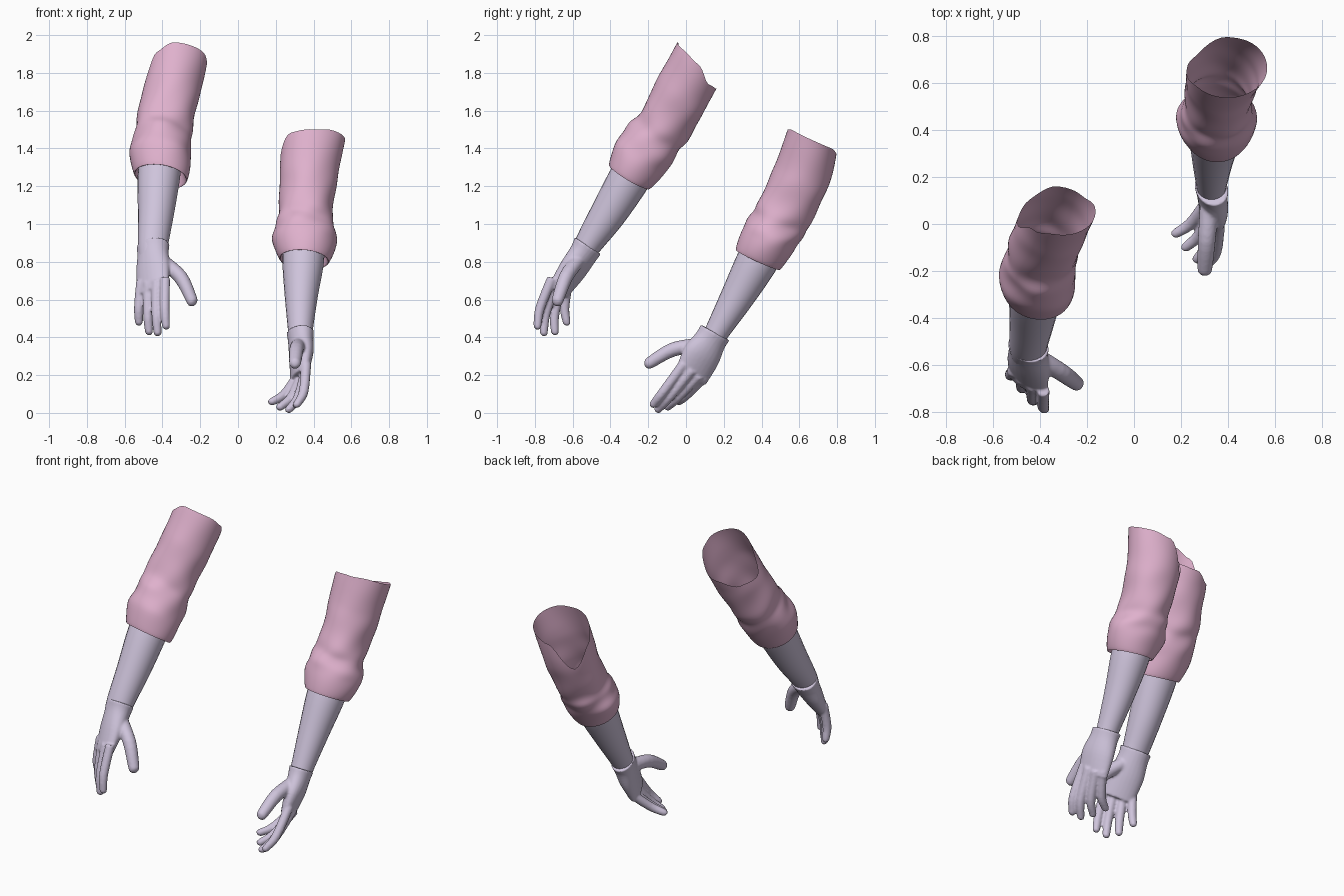
import bpy, bmesh, math
from mathutils import Vector

cube = bpy.data.objects.get("Cube")
if cube:
    bpy.data.objects.remove(cube, do_unlink=True)


def material(name, color):
    m = bpy.data.materials.new(name)
    m.use_nodes = True
    m.diffuse_color = (*color, 1)
    bsdf = m.node_tree.nodes["Principled BSDF"]
    bsdf.inputs["Base Color"].default_value = (*color, 1)
    bsdf.inputs["Roughness"].default_value = 0.8
    return m


PINK = material("dusty_pink_cloth", (0.74, 0.44, 0.61))
LILAC = material("pale_lilac", (0.62, 0.55, 0.71))


def catmull(stations, t):
    """Smoothly interpolate a list of number tuples; t counts stations."""
    last = len(stations) - 1
    i = max(0, min(int(t), last - 1))
    u = t - i
    a, b, c, d = (stations[max(0, min(k, last))] for k in range(i - 1, i + 3))
    return [0.5 * (2 * q + (r - p) * u + (2 * p - 5 * q + 4 * r - s) * u * u
                   + (3 * q - p - 3 * r + s) * u ** 3)
            for p, q, r, s in zip(a, b, c, d)]


def loft(bm, stations, side, steps=5, sides=24, caps=True, trim=None, fold=None):
    """Skin elliptical rings (x, y, z, side radius, depth radius)."""
    axis = (Vector(stations[-1][:3]) - Vector(stations[0][:3])).normalized()
    side = Vector(side)
    side = (side - axis * side.dot(axis)).normalized()
    depth = axis.cross(side)
    last = len(stations) - 1
    rings = []
    for k in range(last * steps + 1):
        ring = []
        for j in range(sides):
            ang = math.tau * j / sides
            t = k / steps
            if trim:
                t = trim(t, ang, last)
            x, y, z, rs, rd = catmull(stations, t)
            f = 1 + (fold(t, ang) if fold else 0)
            p = Vector((x, y, z)) + side * (rs * f * math.cos(ang))
            ring.append(bm.verts.new(p + depth * (rd * f * math.sin(ang))))
        rings.append(ring)
    for lo, hi in zip(rings, rings[1:]):
        for j in range(sides):
            n = (j + 1) % sides
            bm.faces.new((lo[j], lo[n], hi[n], hi[j]))
    if caps:
        bm.faces.new(rings[0][::-1])
        bm.faces.new(rings[-1])


def finish(name, bm, mat, angle=50):
    me = bpy.data.meshes.new(name)
    bm.to_mesh(me)
    bm.free()
    ob = bpy.data.objects.new(name, me)
    bpy.context.collection.objects.link(ob)
    me.materials.append(mat)
    bpy.ops.object.select_all(action="DESELECT")
    ob.select_set(True)
    bpy.context.view_layer.objects.active = ob
    bpy.ops.object.shade_smooth_by_angle(angle=math.radians(angle))
    return ob


def sleeve(name, stations, rim, phase):
    """Rolled cuff with creases and a ragged open top."""
    def trim(t, ang, last):
        cut = 4.0
        if t <= cut:
            return t
        pos = ang / math.tau * len(rim)
        i, u = int(pos), pos % 1
        u = u * u * (3 - 2 * u)
        end = rim[i % len(rim)] * (1 - u) + rim[(i + 1) % len(rim)] * u
        return cut + (t - cut) * (end - cut) / (last - cut)

    def fold(t, ang):
        wave = math.sin(3 * ang + 2.1 * t + phase) + 0.7 * math.sin(5 * ang - 3 * t)
        crease = math.sin(5 * t + 1.5 * math.sin(ang + phase))
        amount = max(0, min(1, t - 1)) * max(0.15, 1 - abs(t - 3.2) / 3)
        return amount * (0.025 * wave + 0.02 * crease)

    bm = bmesh.new()
    loft(bm, stations, (1, 0, 0), 8, 48, False, trim, fold)
    finish(name, bm, PINK)


def forearm(name, stations):
    bm = bmesh.new()
    loft(bm, stations, (1, 0, 0))
    finish(name, bm, LILAC)


def digit(bm, base, mid, tip, r):
    """Tapered finger with a rounded end."""
    base, mid, tip = Vector(base), Vector(mid), Vector(tip)
    end = (tip - mid).normalized()
    pts = [(base, r), (mid, r * 0.95), (tip - end * r * 0.9, r * 0.8),
           (tip - end * r * 0.25, r * 0.55), (tip, r * 0.1)]
    loft(bm, [(*p, q, q) for p, q in pts], (0.6, -0.7, 0.3), 4, 16)


def hand(name, palm, side, bulge, fingers, thumb):
    """Fused glove: palm, four fingers and thumb."""
    bm = bmesh.new()
    loft(bm, palm, side)
    for base, tip in fingers:
        base, tip = Vector(base), Vector(tip)
        mid = base.lerp(tip, 0.5) + Vector(bulge)
        inner = base + (base - tip) * 0.25
        digit(bm, inner, mid, tip, 0.027)
    digit(bm, *thumb, 0.04)
    ob = finish(name, bm, LILAC, 180)
    fuse = ob.modifiers.new("fuse", "REMESH")
    fuse.mode = "VOXEL"
    fuse.voxel_size = 0.007
    fuse.use_smooth_shade = True
    soft = ob.modifiers.new("soften", "SMOOTH")
    soft.factor = 0.5
    soft.iterations = 4


# Right arm
sleeve("right_sleeve", [
    (-0.41, -0.26, 1.32, 0.115, 0.11), (-0.41, -0.30, 1.25, 0.14, 0.125),
    (-0.41, -0.235, 1.36, 0.165, 0.155), (-0.40, -0.17, 1.45, 0.152, 0.15),
    (-0.39, -0.11, 1.53, 0.15, 0.145), (-0.36, -0.04, 1.66, 0.15, 0.15),
    (-0.335, 0.02, 1.77, 0.15, 0.15), (-0.315, 0.075, 1.88, 0.155, 0.145)],
    [6.85, 6.3, 6.2, 5.7, 5.5, 6.6, 7.2, 7.2], 0.5)
forearm("right_forearm", [
    (-0.405, -0.22, 1.37, 0.11, 0.105), (-0.42, -0.30, 1.24, 0.112, 0.11),
    (-0.435, -0.415, 1.05, 0.095, 0.095), (-0.45, -0.52, 0.89, 0.08, 0.072),
    (-0.45, -0.56, 0.82, 0.075, 0.06)])
hand("right_hand", [
    (-0.45, -0.52, 0.885, 0.092, 0.078), (-0.45, -0.545, 0.84, 0.088, 0.07),
    (-0.45, -0.605, 0.75, 0.1, 0.058), (-0.45, -0.68, 0.64, 0.09, 0.036)],
    (0.14, -0.11, 0), (-0.005, -0.015, 0.005),
    [((-0.385, -0.725, 0.66), (-0.38, -0.79, 0.44)),
     ((-0.43, -0.70, 0.64), (-0.425, -0.755, 0.405)),
     ((-0.475, -0.665, 0.635), (-0.47, -0.695, 0.41)),
     ((-0.515, -0.625, 0.65), (-0.525, -0.63, 0.46))],
    ((-0.41, -0.57, 0.81), (-0.305, -0.635, 0.72), (-0.23, -0.69, 0.57)))

# Left arm
sleeve("left_sleeve", [
    (0.35, 0.41, 0.88, 0.11, 0.11), (0.35, 0.38, 0.81, 0.13, 0.128),
    (0.352, 0.435, 0.915, 0.172, 0.148), (0.355, 0.48, 0.99, 0.152, 0.15),
    (0.36, 0.525, 1.07, 0.142, 0.15), (0.37, 0.59, 1.2, 0.15, 0.152),
    (0.38, 0.635, 1.32, 0.158, 0.152), (0.40, 0.67, 1.45, 0.168, 0.142)],
    [7.2, 7.1, 6.8, 5.5, 6.2, 6.8, 6.9, 7.15], 2.2)
forearm("left_forearm", [
    (0.35, 0.435, 0.91, 0.105, 0.105), (0.345, 0.375, 0.80, 0.11, 0.11),
    (0.335, 0.275, 0.62, 0.088, 0.09), (0.33, 0.17, 0.44, 0.066, 0.066),
    (0.33, 0.13, 0.37, 0.06, 0.06)])
hand("left_hand", [
    (0.33, 0.155, 0.425, 0.09, 0.07), (0.332, 0.13, 0.385, 0.088, 0.064),
    (0.335, 0.08, 0.30, 0.105, 0.056), (0.325, 0.025, 0.19, 0.095, 0.036)],
    (0.35, -0.78, 0.5), (0.02, -0.005, -0.01),
    [((0.35, -0.045, 0.215), (0.305, -0.185, 0.03)),
     ((0.34, -0.005, 0.185), (0.26, -0.16, 0.005)),
     ((0.315, 0.035, 0.165), (0.21, -0.11, 0.02)),
     ((0.285, 0.07, 0.165), (0.165, -0.05, 0.05))],
    ((0.32, 0.07, 0.36), (0.31, -0.07, 0.335), (0.30, -0.22, 0.25)))
